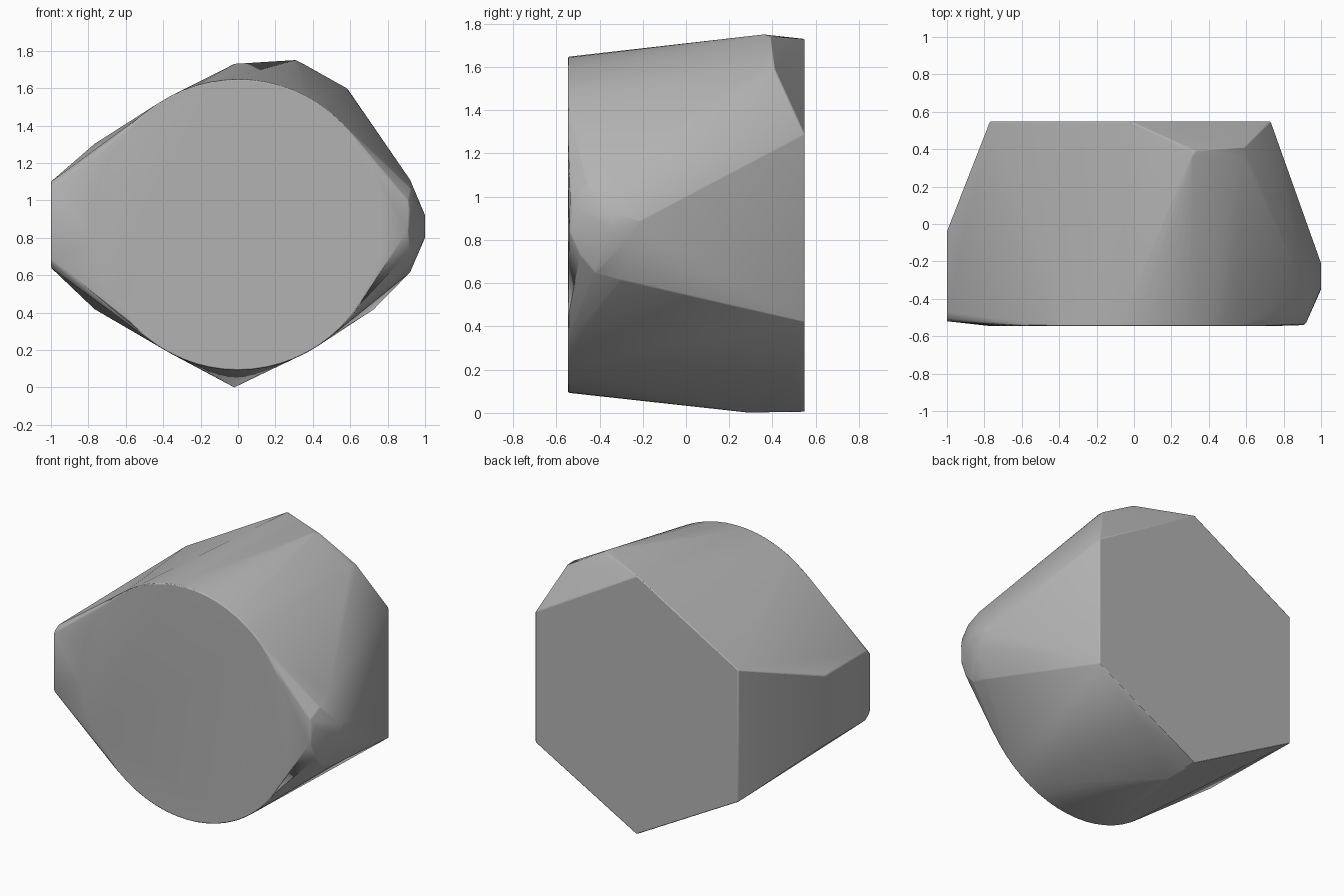
import bpy, bmesh, math

cube = bpy.data.objects.get("Cube")
if cube:
    bpy.data.objects.remove(cube)

# One plain grey for the whole block
grey = bpy.data.materials.new("stone_grey")
grey.use_nodes = True
colour = (0.45, 0.45, 0.45, 1)
grey.diffuse_color = colour
grey.node_tree.nodes["Principled BSDF"].inputs["Base Color"].default_value = colour

FRONT, BACK, MID = -0.545, 0.548, 0.87
points = []


def ring(y, radius, count=64):
    """Circle facing the front."""
    for i in range(count):
        a = math.tau * i / count
        points.append((radius * math.cos(a), y, MID + radius * math.sin(a)))


# Round front face with a softened rim
for inset in (0, 0.008, 0.025):
    ring(FRONT + 0.025 - math.sqrt(0.025 ** 2 - (0.025 - inset) ** 2), 0.752 + inset)

# Hexagonal back face
for x, z in ((-0.02, 1.73), (0.73, 1.29), (0.73, 0.42),
             (-0.02, 0.004), (-0.77, 0.42), (-0.77, 1.3)):
    points.append((x, BACK, z))

# Flat pad on the side at -x
for z_back, z_front in ((1.1, 1.06), (0.64, 0.69)):
    points += [(-1, -0.04, z_back), (-1, -0.47, z_back),
               (-1, -0.505, (z_back + z_front) / 2), (-1, -0.52, z_front)]

# Rounded knob on the side at +x
points += [(1, -0.21, 0.89), (1, -0.34, 0.92), (1, -0.27, 0.8), (1, -0.35, 0.85),
           (0.92, -0.36, 1.11), (0.925, -0.46, 1.06), (0.92, -0.53, 0.95),
           (0.91, -0.54, 0.84), (0.92, -0.49, 0.73), (0.92, -0.42, 0.65),
           (0.92, -0.3, 0.615), (0.91, -0.535, 1.0)]

# Ridge above the back face, and the lower bulges
points += [(0.31, 0.36, 1.75), (0.33, 0.39, 1.74), (0.59, 0.41, 1.59),
           (0.58, 0.36, 1.6), (-0.02, 0.3, 0), (0.36, 0.49, 0.185), (0.7, 0.3, 0.41)]

# Wrap the profiles in one convex skin
bm = bmesh.new()
for p in points:
    bm.verts.new(p)
hull = bmesh.ops.convex_hull(bm, input=bm.verts[:])
loose = {g for g in hull["geom_interior"] + hull["geom_unused"]
         if isinstance(g, bmesh.types.BMVert) and g.is_valid and not g.link_faces}
bmesh.ops.delete(bm, geom=list(loose), context="VERTS")
bmesh.ops.dissolve_limit(bm, angle_limit=math.radians(0.6),
                         verts=bm.verts[:], edges=bm.edges[:])
bmesh.ops.recalc_face_normals(bm, faces=bm.faces[:])

mesh = bpy.data.meshes.new("faceted_block")
bm.to_mesh(mesh)
bm.free()
mesh.materials.append(grey)
block = bpy.data.objects.new("faceted_block", mesh)
bpy.context.collection.objects.link(block)

# Small rounding on the edges, keeping the big faces flat
bevel = block.modifiers.new("soft_edges", "BEVEL")
bevel.width = 0.008
bevel.segments = 2
bevel.limit_method = "ANGLE"
bevel.angle_limit = math.radians(25)

bpy.ops.object.select_all(action="DESELECT")
block.select_set(True)
bpy.context.view_layer.objects.active = block
bpy.ops.object.shade_smooth_by_angle(angle=math.radians(30))
